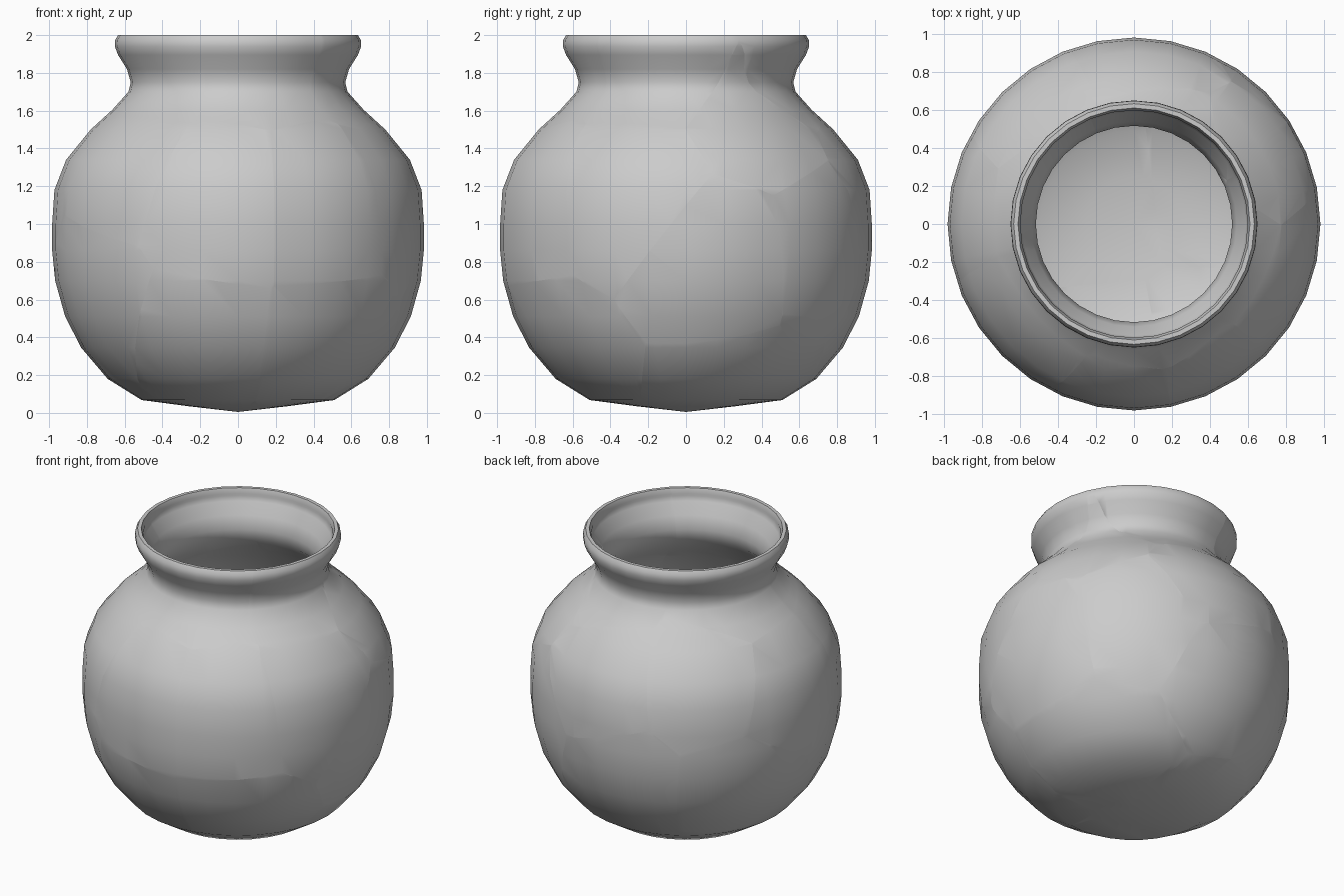
import bpy, bmesh, math
from mathutils import Vector

if "Cube" in bpy.data.objects:
    bpy.data.objects.remove(bpy.data.objects["Cube"])

SEGMENTS = 32
WALL = 0.05

# Outer profile of the pot (radius, height), from base centre to lip
outer = [(0, 0.005), (0.26, 0.035), (0.51, 0.068), (0.69, 0.18), (0.83, 0.345),
         (0.915, 0.51), (0.968, 0.70), (0.984, 0.86), (0.984, 1.0),
         (0.972, 1.18), (0.91, 1.34), (0.78, 1.50), (0.665, 1.605), (0.58, 1.70),
         (0.568, 1.75), (0.588, 1.82), (0.635, 1.895), (0.652, 1.94),
         (0.65, 1.975), (0.635, 2.0)]


def inner_profile(pts):
    """Offset the outer profile inwards by the wall thickness, lip to base."""
    out = []
    for i in range(len(pts) - 2, -1, -1):
        a, b = pts[max(i - 1, 0)], pts[i + 1]
        d = Vector((b[0] - a[0], b[1] - a[1])).normalized()
        r = max(pts[i][0] - d.y * WALL, 0) if i else 0
        out.append((r, pts[i][1] + d.x * WALL))
    out[0] = (0.60, 1.965)
    return [(0.612, 2.0)] + out


def pot_shell():
    """Closed lathed shell."""
    bm = bmesh.new()
    vs = [bm.verts.new((r, 0, z)) for r, z in outer + inner_profile(outer)]
    es = [bm.edges.new(p) for p in zip(vs, vs[1:])]
    bmesh.ops.spin(bm, geom=vs + es, cent=(0, 0, 0), axis=(0, 0, 1),
                   angle=math.tau, steps=SEGMENTS)
    bmesh.ops.remove_doubles(bm, verts=bm.verts[:], dist=1e-4)
    bmesh.ops.recalc_face_normals(bm, faces=bm.faces[:])
    return bm


# Shard centres: the cracks run midway between neighbours
seeds = [Vector(s) for s in [
    (-0.08, -0.90, 1.15), (0.45, -0.85, 1.15), (0.85, -0.30, 1.22),
    (-0.68, -0.65, 1.35), (-0.75, -0.45, 0.60), (-0.20, -0.75, 0.30),
    (0.45, -0.70, 0.25), (0.93, 0.20, 0.82), (0.65, 0.75, 0.90),
    (0.70, 0.40, 1.55), (0.10, 0.90, 1.25), (-0.10, 0.85, 0.60),
    (-0.65, 0.65, 1.35), (-0.92, 0.15, 1.20), (-0.75, 0.50, 0.55),
    (0.50, 0.25, 0.10), (-0.30, 0.15, 0.10), (0.10, -0.60, 1.90),
    (0.60, -0.15, 1.85), (0.25, 0.55, 1.85), (-0.55, 0.20, 1.85),
    (-0.45, -0.45, 1.88)]]

# Cut the shell into shards with the planes between the centres
shell = pot_shell()
for n, s in enumerate(seeds):
    bm = shell.copy()
    for o in sorted(seeds, key=lambda p: (p - s).length)[1:]:
        if not bm.verts:
            break
        cut = bmesh.ops.bisect_plane(
            bm, geom=bm.verts[:] + bm.edges[:] + bm.faces[:], dist=1e-5,
            plane_co=(s + o) / 2, plane_no=(o - s).normalized(), clear_outer=True)
        rim = [e for e in cut['geom_cut']
               if isinstance(e, bmesh.types.BMEdge) and e.is_boundary]
        if len(rim) > 2:
            bmesh.ops.triangle_fill(bm, edges=rim, use_beauty=True)
    if not bm.faces:
        bm.free()
        continue
    bmesh.ops.recalc_face_normals(bm, faces=bm.faces[:])
    mesh = bpy.data.meshes.new("pot_shard_%02d" % (n + 1))
    bm.to_mesh(mesh)
    bm.free()
    ob = bpy.data.objects.new(mesh.name, mesh)
    bpy.context.collection.objects.link(ob)
    ob.select_set(True)
    bpy.context.view_layer.objects.active = ob
shell.free()

bpy.ops.object.shade_smooth_by_angle(angle=math.radians(42))
